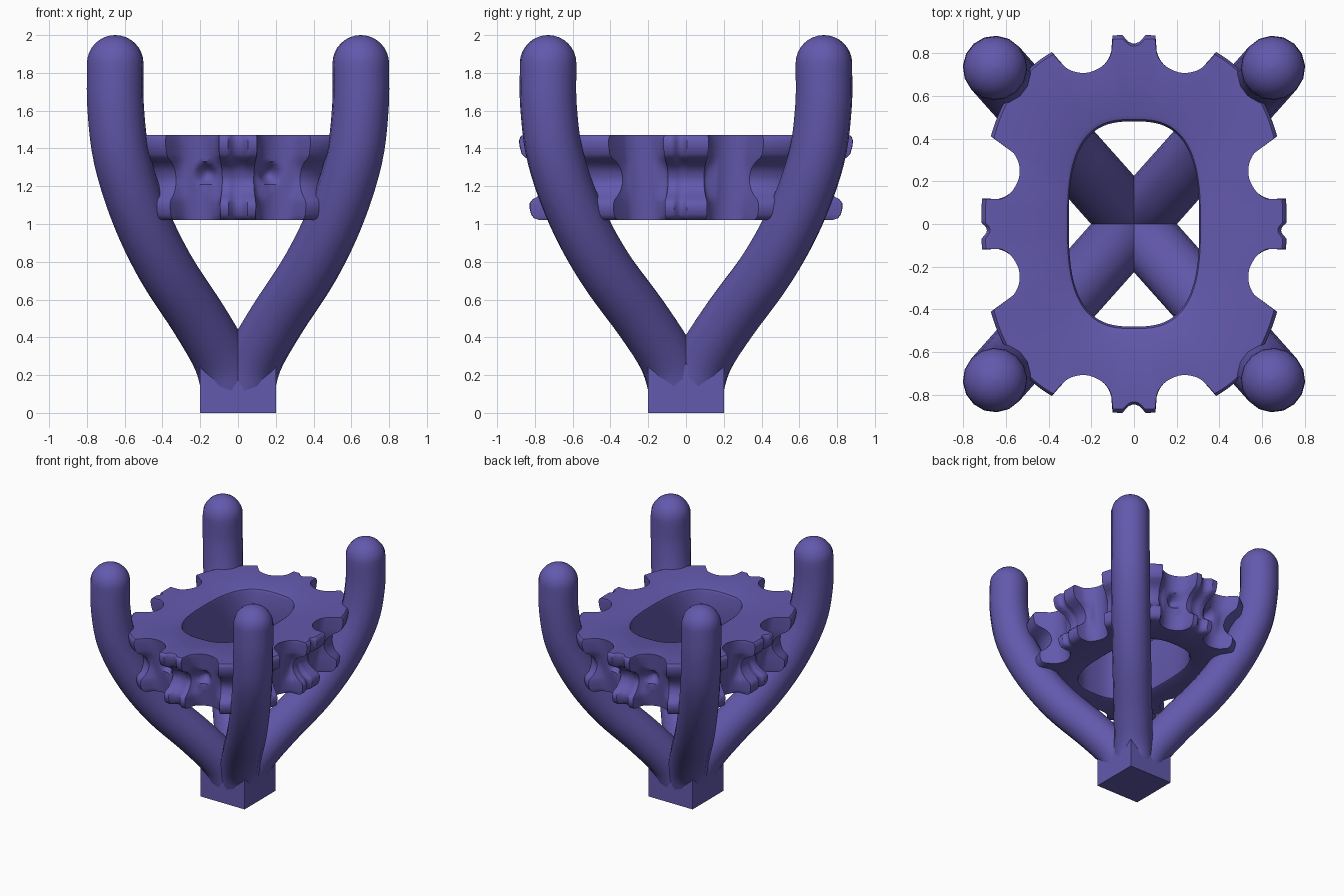
import bpy, bmesh
from math import sin, cos, pi, sqrt, radians
from mathutils import Vector

if "Cube" in bpy.data.objects:
    bpy.data.objects.remove(bpy.data.objects["Cube"])

mat = bpy.data.materials.new("violet")
mat.diffuse_color = (0.125, 0.1, 0.42, 1)
mat.use_nodes = True
mat.node_tree.nodes["Principled BSDF"].inputs["Base Color"].default_value = mat.diffuse_color


def finish(ob, angle=40):
    ob.data.materials.append(mat)
    bpy.ops.object.select_all(action='DESELECT')
    ob.select_set(True)
    bpy.context.view_layer.objects.active = ob
    if ob.type == 'CURVE':
        bpy.ops.object.convert(target='MESH')
    bpy.ops.object.shade_smooth_by_angle(angle=radians(angle))


def mesh_object(name, bm):
    bmesh.ops.recalc_face_normals(bm, faces=bm.faces)
    me = bpy.data.meshes.new(name)
    bm.to_mesh(me)
    bm.free()
    ob = bpy.data.objects.new(name, me)
    bpy.context.collection.objects.link(ob)
    finish(ob)


# Square foot
bm = bmesh.new()
bmesh.ops.create_cube(bm, size=1)
for v in bm.verts:
    v.co = Vector((v.co.x * 0.4, v.co.y * 0.4, (v.co.z + 0.5) * 0.27))
mesh_object("square_foot", bm)

# Four curved prongs with domed tips
R_ARM = 0.15
path = [(0.04, 0.12), (0.09, 0.29), (0.21, 0.5), (0.385, 0.77), (0.52, 1.05),
        (0.615, 1.35), (0.648, 1.62), (0.65, 1.85)]


def catmull(p, n=5):
    p = [Vector(q) for q in p]
    p = [2 * p[0] - p[1]] + p + [2 * p[-1] - p[-2]]
    out = []
    for i in range(1, len(p) - 2):
        a, b, c, d = p[i - 1:i + 3]
        for k in range(n):
            t = k / n
            out.append(0.5 * (2 * b + (c - a) * t + (2 * a - 5 * b + 4 * c - d) * t * t
                              + (3 * b - a - 3 * c + d) * t ** 3))
    return out + [p[-2]]


centre = [(q.x, q.y, 1.0) for q in catmull(path)]
for k in range(1, 9):
    a = k / 8 * pi / 2
    centre.append((0.65, 1.85 + R_ARM * sin(a), max(cos(a), 0.02)))

for sx, side in ((-1, "left"), (1, "right")):
    for sy, end in ((-1, "front"), (1, "back")):
        cu = bpy.data.curves.new(f"{end}_{side}_prong", 'CURVE')
        cu.dimensions = '3D'
        cu.bevel_depth = R_ARM
        cu.bevel_resolution = 6
        cu.use_fill_caps = True
        sp = cu.splines.new('POLY')
        sp.points.add(len(centre) - 1)
        for pt, (d, z, r) in zip(sp.points, centre):
            pt.co = (sx * d, sy * d * 0.73 / 0.65, z, 1)
            pt.radius = r
        ob = bpy.data.objects.new(cu.name, cu)
        bpy.context.collection.objects.link(ob)
        finish(ob)


# Toothed collar: oval outline bitten by round scallops, waisted in the middle
def oval(c, s, a, b, n):
    return (abs(c / a) ** n + abs(s / b) ** n) ** (-1 / n)


bites = [(0, sy * 0.885, 0.045) for sy in (-1, 1)]
bites += [(sx * 0.715, -0.03, 0.03) for sx in (-1, 1)]
bites += [(sx * x, sy * y, 0.132) for sx in (-1, 1) for sy in (-1, 1)
          for x, y in ((0.235, 0.83), (0.66, 0.245))]


def outline(c, s):
    r = oval(c, s, 0.71, 0.88, 2.5)
    for x, y, rad in bites:
        along, off = x * c + y * s, x * s - y * c
        if along > 0 and abs(off) < rad:
            r = min(r, along - sqrt(rad * rad - off * off))
    return r


levels = [(1.02, 0.7), (1.03, 0.9), (1.05, 0.98), (1.08, 1), (1.11, 0.97), (1.13, 0.85),
          (1.15, 0.6), (1.18, 0.38), (1.21, 0.25), (1.23, 0.2), (1.25, 0.2), (1.27, 0.23),
          (1.29, 0.28), (1.31, 0.4), (1.33, 0.58), (1.35, 0.85), (1.37, 0.97),
          (1.41, 1), (1.44, 0.99), (1.46, 0.93), (1.47, 0.85)]
hole = [(1.47, 1.06), (1.462, 1.02), (1.44, 1), (1.05, 1), (1.028, 1.02), (1.02, 1.06)]

N = 360
bm = bmesh.new()
rings = [[] for _ in range(len(levels) + len(hole))]
for i in range(N):
    t = 2 * pi * (i + 0.5) / N
    c, s = cos(t), sin(t)
    full = outline(c, s)
    core = min(full, oval(c, s, 0.55, 0.72, 3.5))
    inner = oval(c, s, 0.305, 0.48, 2.8)
    for j, (z, w) in enumerate(levels):
        r = (core + (full - core) * w) * (0.93 + 0.07 * (z - 1.02) / 0.38)
        # round dimples on the front and back walls
        if abs(s) > 0.8:
            d2 = (abs(r * c) - 0.17) ** 2 + (z - 1.265) ** 2
            r -= 0.07 * max(0, 1 - d2 / 0.06 ** 2)
        rings[j].append(bm.verts.new((r * c, r * s, z)))
    for j, (z, k) in enumerate(hole):
        rings[len(levels) + j].append(bm.verts.new((inner * k * c, inner * k * s, z)))
for j, ring in enumerate(rings):
    nxt = rings[(j + 1) % len(rings)]
    for i in range(N):
        k = (i + 1) % N
        bm.faces.new((ring[i], ring[k], nxt[k], nxt[i]))
mesh_object("toothed_collar", bm)
